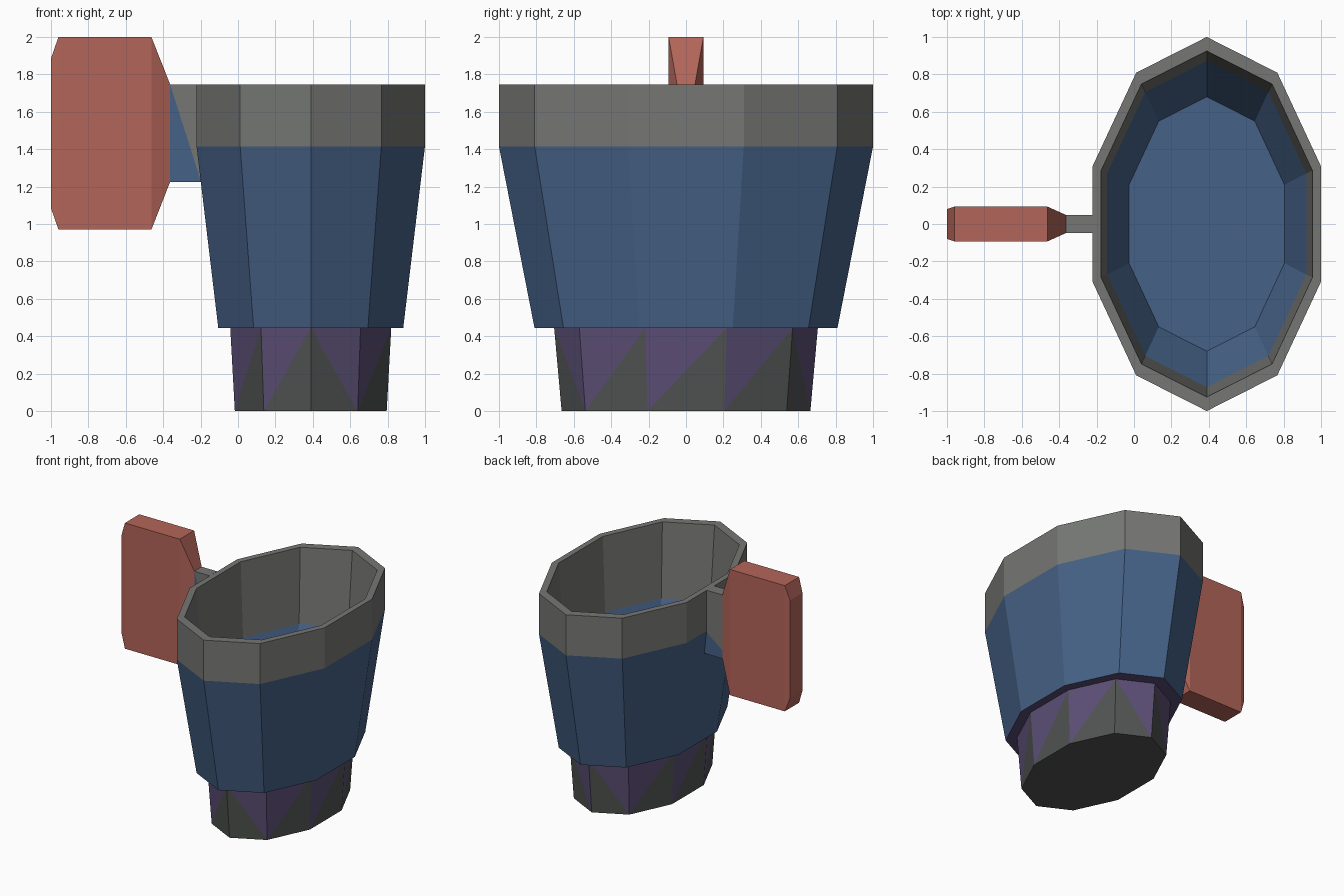
import bpy, bmesh, math

if "Cube" in bpy.data.objects:
    bpy.data.objects.remove(bpy.data.objects["Cube"])

CX, RX, RY, N = 0.389, 0.642, 1.0, 10


def material(name, rgb):
    m = bpy.data.materials.new(name)
    m.diffuse_color = (*rgb, 1)
    m.use_nodes = True
    m.node_tree.nodes["Principled BSDF"].inputs["Base Color"].default_value = m.diffuse_color
    return m


GREY = material("grey", (0.18, 0.185, 0.175))
DARK = material("dark_grey", (0.08, 0.088, 0.083))
BLUE = material("blue", (0.06, 0.12, 0.24))
PURPLE = material("purple", (0.106, 0.077, 0.18))
RED = material("red", (0.45, 0.13, 0.10))


def finish(name, bm, mats):
    bmesh.ops.recalc_face_normals(bm, faces=bm.faces)
    me = bpy.data.meshes.new(name)
    bm.to_mesh(me)
    bm.free()
    for m in mats:
        me.materials.append(m)
    ob = bpy.data.objects.new(name, me)
    bpy.context.collection.objects.link(ob)
    return ob


def ring(bm, r, z):
    # ten-sided oval, first vertex at the front, counter-clockwise
    angles = [math.tau * (i / N - 0.25) for i in range(N)]
    return [bm.verts.new((CX + RX * r * math.cos(a), RY * r * math.sin(a), z)) for a in angles]


def face(bm, verts, mat=0):
    bm.faces.new(verts).material_index = mat


# cup: underside, outer wall, rim band, inner wall, floor
bm = bmesh.new()
profile = [(0.81, 0.445), (1.0, 1.415), (1.0, 1.747), (0.925, 1.747), (0.872, 1.14), (0.68, 0.83)]
rings = [ring(bm, r, z) for r, z in profile]
for (a, b), mat in zip(zip(rings, rings[1:]), [1, 0, 0, 0, 1]):
    for i in range(N):
        j = (i + 1) % N
        face(bm, (a[i], a[j], b[j], b[i]), mat)
face(bm, rings[0][::-1], 2)
face(bm, rings[-1], 1)
finish("cup", bm, [GREY, BLUE, PURPLE])

# foot: each side split into a grey and a purple triangle
bm = bmesh.new()
lo, hi = ring(bm, 0.665, 0), ring(bm, 0.705, 0.445)
for i in range(N):
    j = (i + 1) % N
    if i in (0, 4, 5):
        face(bm, (lo[i], lo[j], hi[i]), 0)
        face(bm, (lo[j], hi[j], hi[i]), 1)
    else:
        face(bm, (lo[i], lo[j], hi[j]), 0)
        face(bm, (lo[i], hi[j], hi[i]), 1)
face(bm, lo[::-1], 0)
face(bm, hi, 1)
finish("foot", bm, [DARK, PURPLE])

# handle grip: rectangular sections lofted along x
bm = bmesh.new()
sections = [(-1, 0.08, 1.085, 1.885), (-0.96, 0.093, 0.97, 2),
            (-0.463, 0.093, 0.97, 2), (-0.363, 0.048, 1.225, 1.747)]
loops = [[bm.verts.new(p) for p in ((x, -w, z0), (x, w, z0), (x, w, z1), (x, -w, z1))]
         for x, w, z0, z1 in sections]
for a, b in zip(loops, loops[1:]):
    for i in range(4):
        face(bm, (a[i], a[(i + 1) % 4], b[(i + 1) % 4], b[i]))
face(bm, loops[0])
face(bm, loops[-1])
finish("handle_grip", bm, [RED])

# handle bridge: two-tone web joining the grip to the cup
bm = bmesh.new()
W = 0.048
f0, f1, f2, f3 = [bm.verts.new((x, -W, z)) for x, z in
                  ((-0.363, 1.225), (-0.197, 1.225), (-0.222, 1.747), (-0.363, 1.747))]
b0, b1, b2, b3 = [bm.verts.new((v.co.x, W, v.co.z)) for v in (f0, f1, f2, f3)]
m0 = bm.verts.new((-0.363, W, 1.29))
m1 = bm.verts.new((-0.207, W, 1.415))
face(bm, (f0, f1, f3), 1)
face(bm, (f1, f2, f3), 0)
face(bm, (b0, m0, m1, b1), 1)
face(bm, (m0, b3, b2, m1), 0)
face(bm, (f0, b0, b1, f1), 1)
face(bm, (f3, f2, b2, b3), 0)
finish("handle_bridge", bm, [GREY, BLUE])
